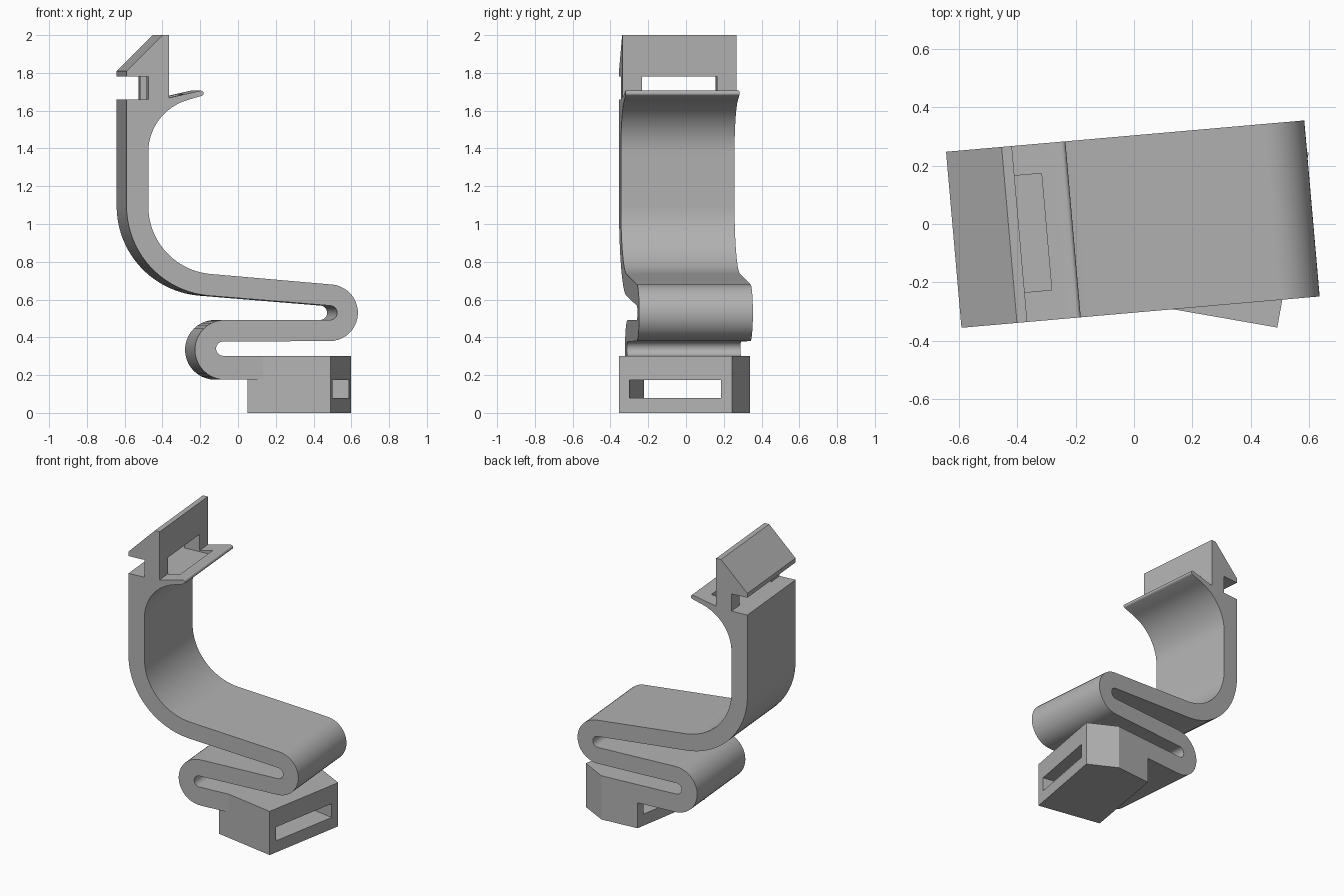
import bpy
import bmesh
from math import sin, cos, radians
from mathutils import Matrix, Vector

cube = bpy.data.objects.get("Cube")
if cube:
    bpy.data.objects.remove(cube, do_unlink=True)

GREY = (0.45, 0.45, 0.45, 1)
grey = bpy.data.materials.new("plain grey")
grey.use_nodes = True
grey.diffuse_color = GREY
grey.node_tree.nodes["Principled BSDF"].inputs["Base Color"].default_value = GREY

HALF = 0.302                 # half width of the bent strip
TURN = radians(5)            # turn of the strip about z
BASE_TURN = radians(-10)     # turn of the base block about z


def arc(cx, cz, r, start, end, steps=20):
    angles = [radians(start + (end - start) * i / steps) for i in range(steps + 1)]
    return [(cx + r * cos(a), cz + r * sin(a)) for a in angles]


def prism(name, bottom, offset):
    """Extrude a closed loop of points along an offset vector."""
    bm = bmesh.new()
    face = bm.faces.new([bm.verts.new(p) for p in bottom])
    extruded = bmesh.ops.extrude_face_region(bm, geom=[face])
    moved = [g for g in extruded["geom"] if isinstance(g, bmesh.types.BMVert)]
    bmesh.ops.translate(bm, verts=moved, vec=offset)
    bmesh.ops.recalc_face_normals(bm, faces=bm.faces)
    mesh = bpy.data.meshes.new(name)
    bm.to_mesh(mesh)
    bm.free()
    obj = bpy.data.objects.new(name, mesh)
    bpy.context.collection.objects.link(obj)
    mesh.materials.append(grey)
    return obj


def cut_box(target, low, high, turn):
    """Cut a rectangular opening through the target."""
    (x0, y0, z0), (x1, y1, z1) = low, high
    loop = [(x0, y0, z0), (x1, y0, z0), (x1, y1, z0), (x0, y1, z0)]
    cutter = prism("cutter", loop, (0, 0, z1 - z0))
    cutter.hide_render = True
    cutter.data.transform(Matrix.Rotation(turn, 4, "Z"))
    mod = target.modifiers.new("opening", "BOOLEAN")
    mod.operation = "DIFFERENCE"
    mod.solver = "EXACT"
    mod.object = cutter
    bpy.context.view_layer.objects.active = target
    bpy.ops.object.modifier_apply(modifier=mod.name)
    bpy.data.objects.remove(cutter, do_unlink=True)


# Bent strip: hook head, lip, curved back and folded spring in one profile
profile = [(-0.40, 2.0), (-0.365, 2.0), (-0.365, 1.668)]
profile += arc(-0.196, 1.692, 0.014, 105, -70, 8)       # lip tip
profile += arc(-0.186, 1.379, 0.289, 107, 180)          # under the lip
profile += arc(-0.114, 1.095, 0.361, 180, 265)          # inside of the back
profile += arc(0.485, 0.53, 0.15, 85, -90)              # right fold, outside
profile += arc(-0.078, 0.34, 0.038, 90, 270, 14)        # left fold, inside
profile += [(0.40, 0.302), (0.40, 0.176)]               # end inside the base
profile += arc(-0.07, 0.334, 0.158, 270, 90)            # left fold, outside
profile += arc(0.487, 0.53, 0.038, -90, 85, 14)         # right fold, inside
profile += arc(-0.114, 1.095, 0.476, 265, 180)          # outside of the back
profile += [(-0.59, 1.66), (-0.475, 1.66), (-0.475, 1.78), (-0.59, 1.78), (-0.59, 1.81)]

shift = HALF * sin(TURN)
strip = prism("bent_strip",
              [((x - shift) / cos(TURN), -HALF, z) for x, z in profile],
              (0, 2 * HALF, 0))
strip.data.transform(Matrix.Rotation(TURN, 4, "Z"))
cut_box(strip, (-0.55, -0.2, 1.66), (-0.3, 0.2, 1.78), TURN)

# Base block with a through slot
outline = [(0.49, -0.354), (0.597, 0.243), (0.41, 0.339), (0.15, 0.316), (0.05, -0.277)]
base = prism("base_block", [Vector((x, y, 0)) for x, y in outline], (0, 0, 0.302))
cut_box(base, (-0.2, -0.208, 0.08), (0.8, 0.284, 0.175), BASE_TURN)

# Smooth the curves, keep hard edges
for obj in (strip, base):
    bpy.ops.object.select_all(action="DESELECT")
    obj.select_set(True)
    bpy.context.view_layer.objects.active = obj
    bpy.ops.object.shade_smooth_by_angle(angle=radians(25))
